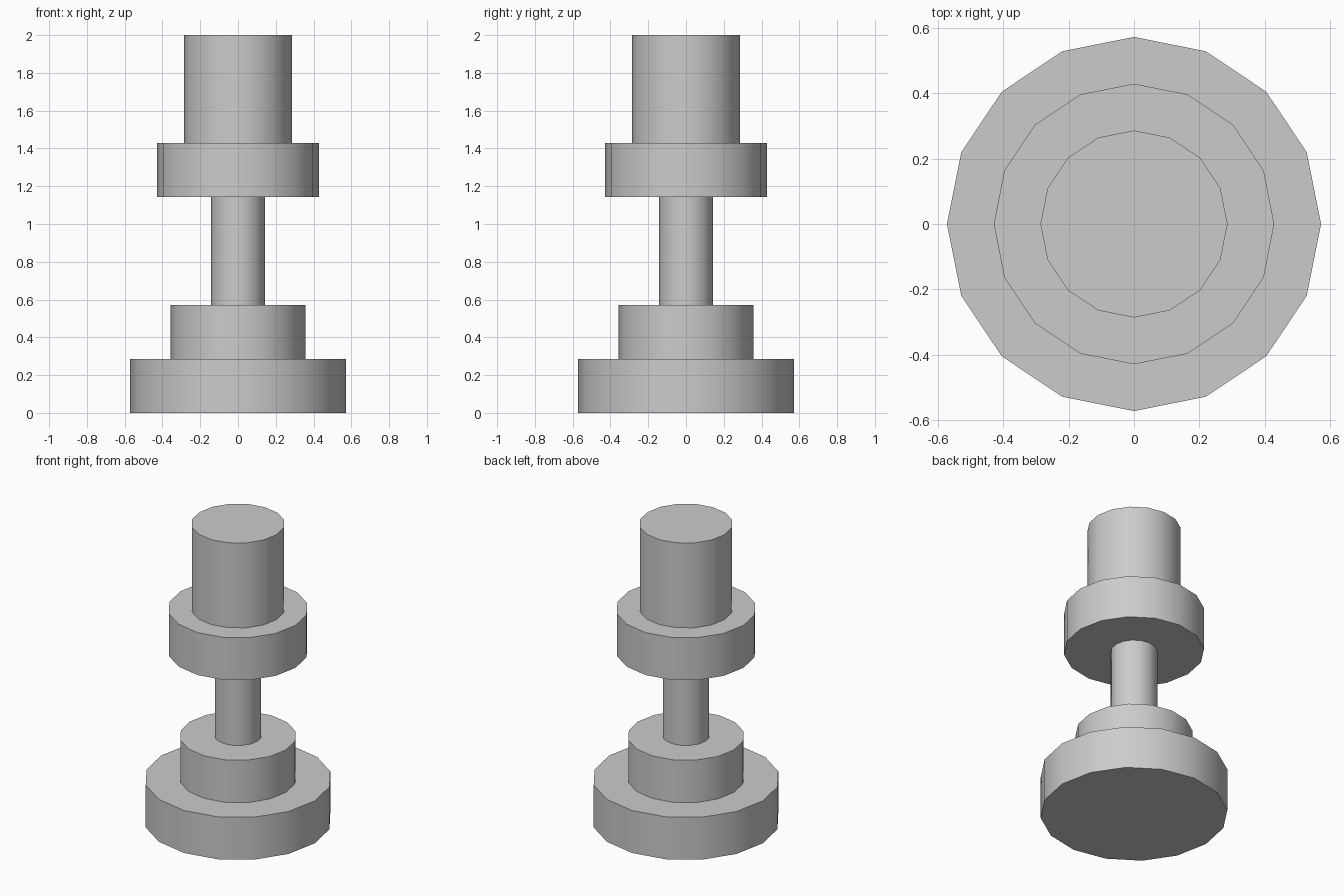
import bpy
import math

if "Cube" in bpy.data.objects:
    bpy.data.objects.remove(bpy.data.objects["Cube"])

U = 1 / 7  # the model is 14 units tall

# part name, radius, bottom, top (in units)
PARTS = [
    ("base_disc", 4.0, 0, 2),
    ("lower_step", 2.5, 2, 4),
    ("neck_rod", 1.0, 4, 8),
    ("collar_disc", 3.0, 8, 10),
    ("top_cylinder", 2.0, 10, 14),
]


def add_cylinder(name, radius, bottom, top):
    bpy.ops.mesh.primitive_cylinder_add(
        vertices=16, radius=radius * U, depth=(top - bottom) * U,
        location=(0, 0, (bottom + top) / 2 * U))
    obj = bpy.context.object
    obj.name = name
    bpy.ops.object.shade_smooth_by_angle(angle=math.radians(30))
    return obj


# Stacked coaxial cylinders
for part in PARTS:
    add_cylinder(*part)
